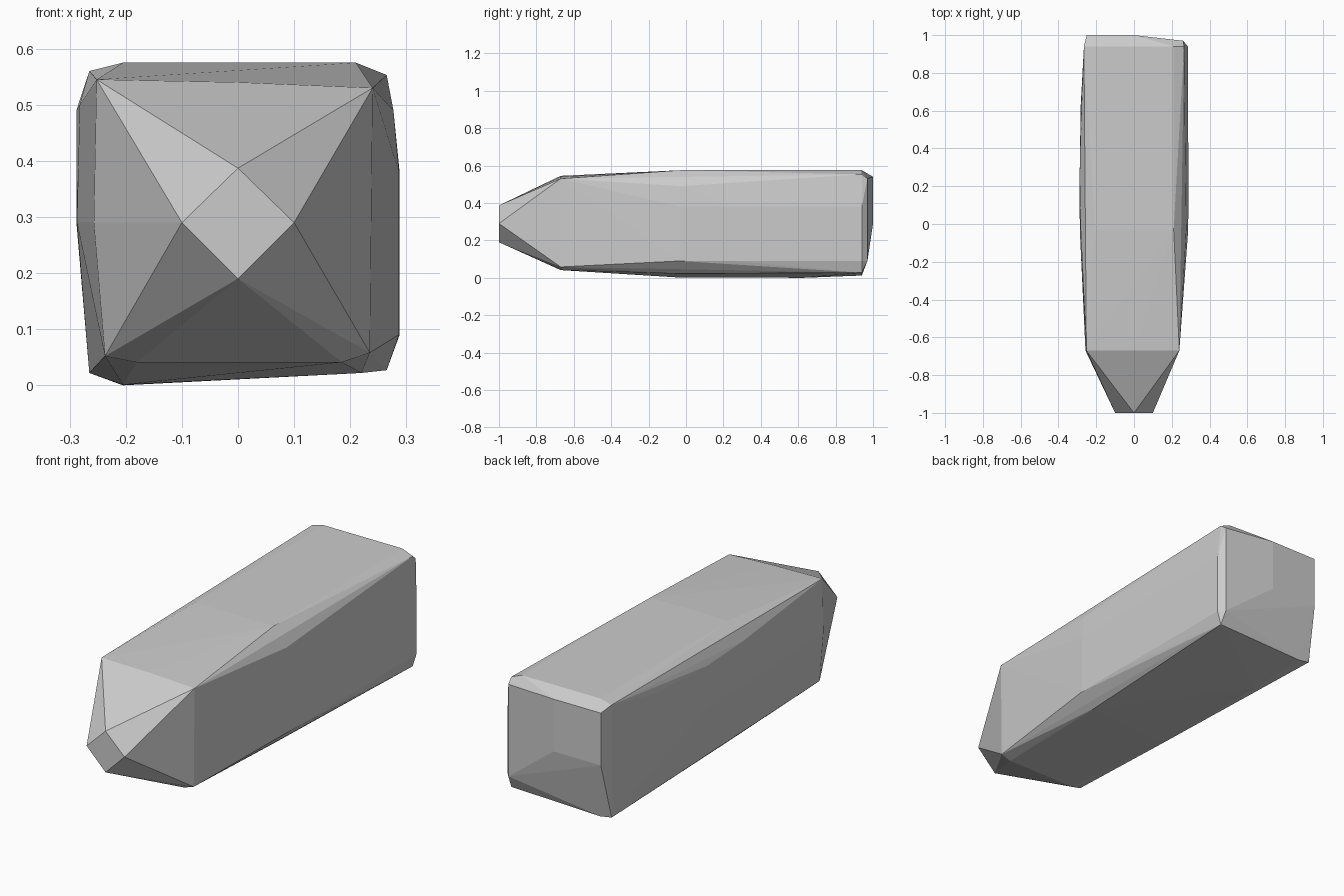
import bpy, bmesh

# cross-sections along the length: y -> outline points (x, z)
sections = {
    # diamond tip
    -1.0: [(-0.1, 0.29), (0, 0.19), (0.1, 0.29), (0, 0.387)],
    # front shoulder
    -0.67: [(-0.237, 0.052), (-0.18, 0.041), (0.185, 0.041), (0.235, 0.058),
            (0.24, 0.53), (0, 0.54), (-0.23, 0.523), (-0.252, 0.475),
            (-0.257, 0.29), (-0.252, 0.545)],
    # widest part of the body
    -0.03: [(-0.287, 0.29), (-0.205, 0.001), (0.22, 0.022), (0.287, 0.09),
            (0.287, 0.38), (0.277, 0.49), (0.21, 0.575), (0, 0.575),
            (-0.205, 0.575), (-0.282, 0.5)],
    0.25: [(-0.288, 0.29), (-0.288, 0.49), (0.288, 0.09), (0.288, 0.38),
           (0.2, 0.575), (-0.205, 0.575)],
    0.63: [(-0.205, 0.0), (-0.282, 0.29), (-0.28, 0.5)],
    # back rim
    0.94: [(-0.265, 0.022), (-0.205, 0.012), (0.265, 0.027), (0.285, 0.09),
           (0.285, 0.38), (0.265, 0.553), (0.21, 0.575), (-0.205, 0.575),
           (-0.265, 0.56)],
    # back face
    0.97: [(0.26, 0.09), (0.26, 0.53)],
    1.0: [(-0.25, 0.29), (-0.25, 0.54), (0, 0.54), (0, 0.29)],
}

# faceted body: skin stretched tightly over the sections
bm = bmesh.new()
for y, outline in sections.items():
    for x, z in outline:
        bm.verts.new((x, y, z))
res = bmesh.ops.convex_hull(bm, input=bm.verts[:])
loose = [v for v in bm.verts if not v.link_faces]
bmesh.ops.delete(bm, geom=loose, context='VERTS')
bmesh.ops.recalc_face_normals(bm, faces=bm.faces[:])

mesh = bpy.data.meshes.new("faceted_body")
bm.to_mesh(mesh)
bm.free()
body = bpy.data.objects.new("faceted_body", mesh)
bpy.context.collection.objects.link(body)
